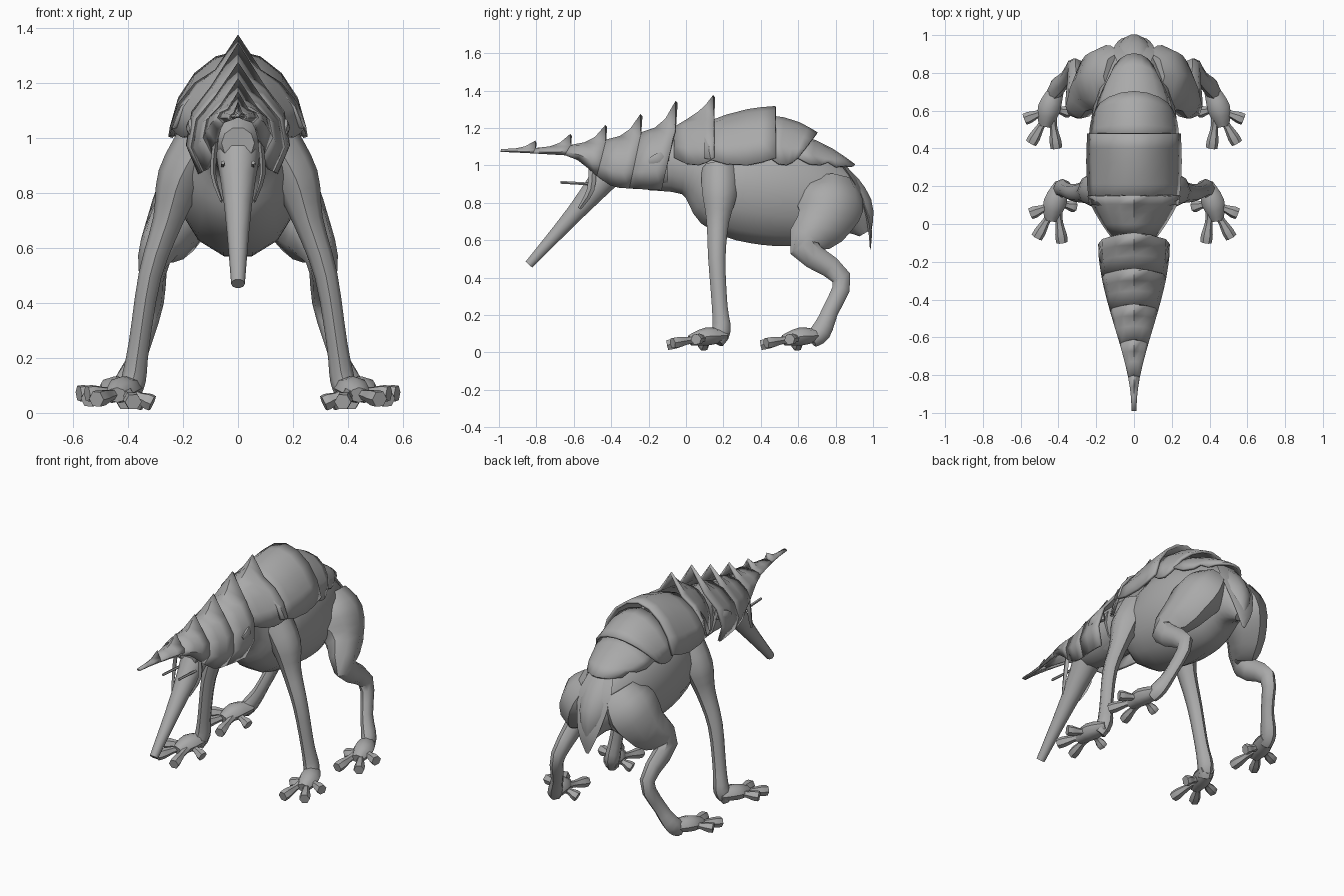
import bpy, bmesh
from math import sin, cos, pi, radians
from mathutils import Vector

cube = bpy.data.objects.get("Cube")
if cube:
    bpy.data.objects.remove(cube)

grey = bpy.data.materials.new("stone_grey")
grey.use_nodes = True
grey.diffuse_color = (.4, .4, .4, 1)
shader = grey.node_tree.nodes["Principled BSDF"]
shader.inputs["Base Color"].default_value = grey.diffuse_color


def loft(name, rings, closed):
    """Skin a list of equal point rings; closed rings get end caps."""
    bm = bmesh.new()
    rows = [[bm.verts.new(point) for point in ring] for ring in rings]
    count = len(rows[0])
    for row, following in zip(rows, rows[1:]):
        for i in range(count if closed else count - 1):
            j = (i + 1) % count
            bm.faces.new((row[i], row[j], following[j], following[i]))
    if closed:
        bm.faces.new(reversed(rows[0]))
        bm.faces.new(rows[-1])
    bmesh.ops.recalc_face_normals(bm, faces=bm.faces)
    mesh = bpy.data.meshes.new(name)
    bm.to_mesh(mesh)
    bm.free()
    mesh.materials.append(grey)
    mesh.shade_smooth()
    mesh.set_sharp_from_angle(angle=radians(45))
    obj = bpy.data.objects.new(name, mesh)
    bpy.context.collection.objects.link(obj)
    return obj


def smooth_path(path, steps=3):
    """Add points between the stations along a flowing curve."""
    stations = [Vector(station) for station in path]
    padded = [stations[0], *stations, stations[-1]]
    result = []
    for a, b, c, d in zip(padded, padded[1:], padded[2:], padded[3:]):
        for k in range(steps):
            t = k / steps
            bend = (2 * a - 5 * b + 4 * c - d) * t * t + (3 * b - a - 3 * c + d) * t ** 3
            result.append(b + ((c - a) * t + bend) / 2)
    return result + [stations[-1]]


def tube(name, path, aspect=1, sides=8):
    """Round limb through stations of x, y, z and sideways radius."""
    path = smooth_path(path)
    points = [station.to_3d() for station in path]
    rings = []
    for i, point in enumerate(points):
        along = (points[min(i + 1, len(points) - 1)] - points[max(i - 1, 0)]).normalized()
        side = Vector((1, 0, 0))
        side = (side - along * side.dot(along)).normalized()
        across = along.cross(side) * aspect
        turns = [2 * pi * k / sides for k in range(sides)]
        rings.append([point + path[i][3] * (side * cos(a) + across * sin(a)) for a in turns])
    loft(name, rings, True)


def pair(name, path, aspect=1, sides=8):
    """The same limb on the left and the right."""
    for label, sign in (("left", 1), ("right", -1)):
        tube(f"{label}_{name}", [(sign * x, *rest) for x, *rest in path], aspect, sides)


def plate(name, rings, sweep):
    """Roof-like plate from rings of top y, top z, width, edge y, edge z and ridge spike."""
    rows = []
    floor = cos(radians(sweep))
    for top_y, top_z, width, edge_y, edge_z, spike in rings:
        row = []
        for k in range(-4, 5):
            angle = radians(sweep) * k / 4
            rise = (cos(angle) - floor) / (1 - floor)
            slope = .8 + .05 * abs(k)
            point = Vector((width * sin(angle) * slope, edge_y, edge_z))
            point += rise * Vector((0, top_y - edge_y, top_z - edge_z))
            if k == 0:
                point.z += spike
            row.append(point)
        rows.append(row)
    thickness = loft(name, rows, False).modifiers.new("thickness", 'SOLIDIFY')
    thickness.thickness = .016
    thickness.offset = 0


def mix(a, b, t):
    return a + (b - a) * t


# Torso and neck
tube("torso", [(0, -.2, 1.02, .12), (0, 0, 1.01, .13), (0, .12, .97, .17),
               (0, .25, .9, .22), (0, .45, .87, .235), (0, .65, .83, .21),
               (0, .8, .79, .16), (0, .9, .73, .1), (0, .96, .64, .03)], aspect=1.3, sides=14)

# Back armour: front and back y, ridge heights, widths, spike, rounding of the rear edge
armour = {
    "shoulder_plate": (-.06, .15, 1.2, 1.26, .12, .24, .11, 0),
    "back_plate": (.1, .48, 1.22, 1.31, .23, .24, 0, 0),
    "hip_plate": (.45, .7, 1.26, 1.17, .23, .2, 0, .1),
    "rump_plate": (.6, .9, 1.16, 1, .2, .11, 0, .1),
}
for name, (front, back, high, low, wide, narrow, spike, rounding) in armour.items():
    rings = []
    for t in (0, .3, .6, .8, 1):
        y, bow = mix(front, back, t), sin(pi * t) * .02
        edge = min(1.04 - bow * 2, mix(high, low, t) - .01)
        rings.append((y, mix(high, low, t) + bow, mix(wide, narrow, t) + bow / 2,
                      y - rounding * t, edge, spike * t ** 3))
    plate(name, rings, sweep=90)
tube("tail_plate", [(0, .84, 1, .08), (0, .92, .87, .11), (0, .98, .68, .07),
                    (0, .985, .55, .01)], aspect=.2, sides=6)


# Head armour: overlapping segments that widen backwards, each ending in a ridge spike
def ease(t):
    t = max(0, min(1, t))
    return t * t * (3 - 2 * t)


def head_ring(t, spike):
    y = mix(-.99, -.05, t)
    jaw = .16 * ease((t - .4) * 3)
    return (y, 1.08 + .14 * t * t, .005 + .19 * ease(t), y - .08 * t,
            1.08 - .05 * t - jaw, spike * (.02 + .1 * t))


segments = 5
for i in range(segments):
    rings = [head_ring((i + f) / segments, f ** 3) for f in (0, .4, .7, 1)]
    plate(f"head_plate_{i + 1}", rings, sweep=135)

# Skull, snout and face details
tube("skull", [(0, -.1, 1.01, .14), (0, -.32, 1, .13), (0, -.5, .98, .06)], sides=10)
tube("snout", [(0, -.38, 1, .09), (0, -.59, .75, .05), (0, -.84, .47, .025)], sides=10)
pair("cheek_ridge", [(.08, -.5, 1, .01), (.09, -.51, .87, .01), (.06, -.57, .77, .005)], 2, 4)
pair("eye_stalk", [(.055, -.5, .9, .008), (.055, -.67, .91, .008)], sides=5)
pair("ear", [(.14, -.1, 1.05, .02), (.17, -.15, 1.04, .02), (.17, -.2, 1.02, .01)], 1.5, 6)

# Legs
pair("front_leg", [(.14, .18, .98, .09), (.21, .18, .85, .085), (.255, .17, .7, .055),
                   (.32, .165, .5, .042), (.36, .18, .25, .038), (.38, .19, .12, .045),
                   (.4, .16, .06, .04)], 1.1)
pair("hind_leg", [(.08, .78, .9, .1), (.15, .77, .8, .14), (.23, .72, .68, .11),
                  (.305, .63, .56, .06), (.31, .83, .4, .04), (.36, .77, .22, .034),
                  (.41, .72, .11, .042), (.43, .67, .07, .035)], 1.3)

# Feet: a palm with knobbed toes fanned around it, each toe given by heading, length, tip height
toes = ((68, .15, .07), (30, .21, .05), (-8, .21, .04), (-80, .1, .035))
for foot, shift in (("front", Vector((0, 0, 0, 0))), ("hind", Vector((.03, .5, 0, 0)))):
    palm = [(.38, .21, .09, .04), (.42, .11, .085, .06), (.44, .02, .065, .035)]
    pair(f"{foot}_palm", [Vector(station) + shift for station in palm], .8)
    for number, (heading, length, height) in enumerate(toes):
        a = radians(heading)
        toe = []
        for k in range(7):
            f = k / 6
            reach = length * f
            toe.append(shift + Vector((.41 + reach * sin(a), .11 - reach * cos(a),
                                       mix(.08, height, f), .026 + .006 * cos(7 * f))))
        pair(f"{foot}_toe_{number + 1}", toe, sides=6)
